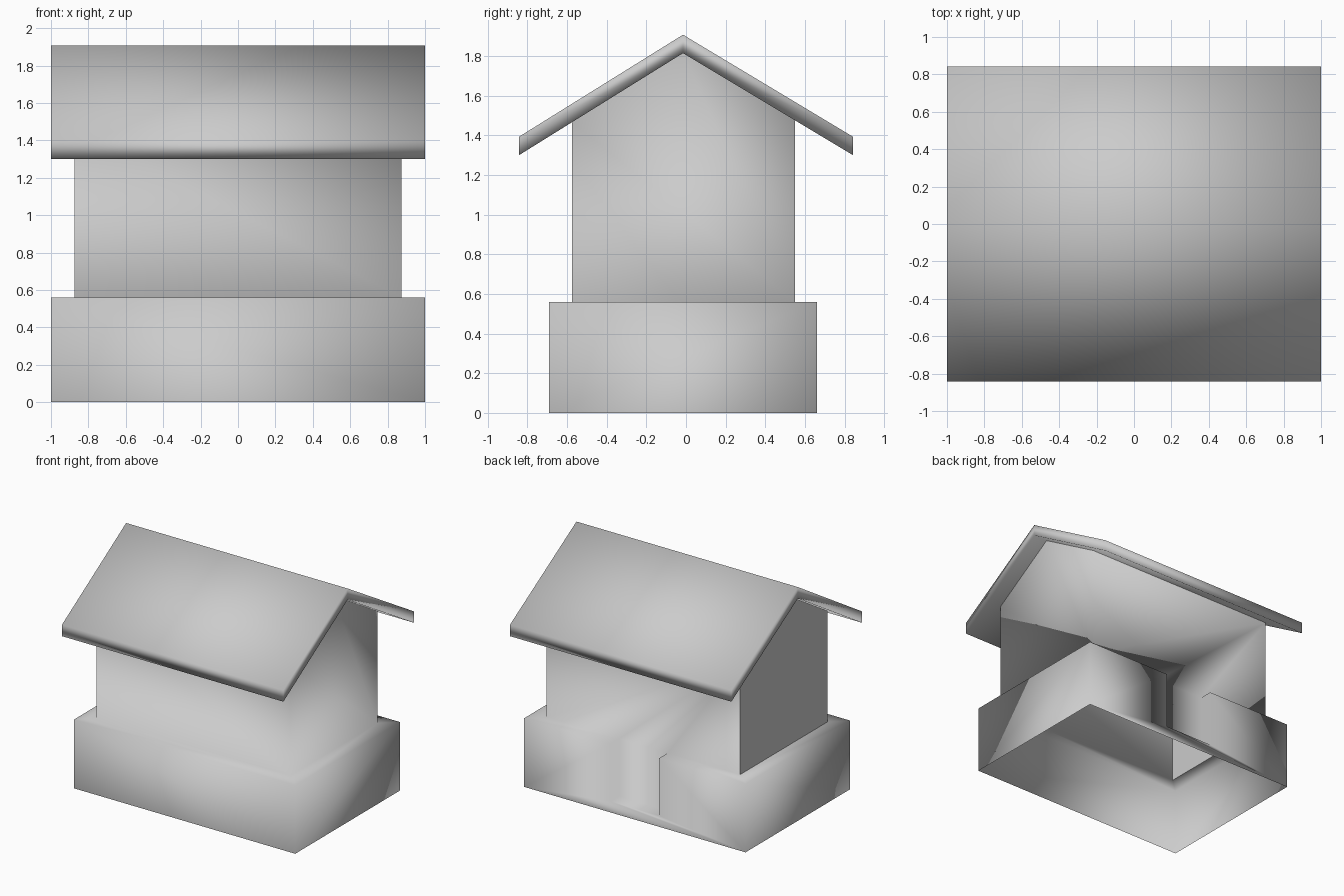
import bpy
import bmesh

cube = bpy.data.objects.get("Cube")
if cube:
    bpy.data.objects.remove(cube, do_unlink=True)

# One plain grey for everything
grey = bpy.data.materials.new("plain_grey")
grey.use_nodes = True
colour = (0.6, 0.6, 0.6, 1.0)
grey.diffuse_color = colour
grey.node_tree.nodes["Principled BSDF"].inputs["Base Color"].default_value = colour

# Main dimensions: plinth, walls, doorway notch, roof
PX, PF, PB, PZ = 1.0, -0.69, 0.66, 0.56
WX, WF, WB = 0.875, -0.575, 0.55
NX, NZ = 0.22, 0.09
RIDGE, PEAK, EAVE, THICK = -0.015, 1.815, 1.30, 0.093
RF, RB = -0.843, 0.843


def under_roof(y):
    """Height of the roof underside at depth y."""
    reach = (RB - RIDGE) if y > RIDGE else (RIDGE - RF)
    return PEAK - (PEAK - EAVE) * abs(y - RIDGE) / reach


def make(name, polygons, smooth, outward):
    """Weld polygons into one object; outward is the direction the faces point."""
    bm = bmesh.new()
    for polygon in polygons:
        bm.faces.new([bm.verts.new(p) for p in polygon])
    bmesh.ops.remove_doubles(bm, verts=bm.verts[:], dist=0.0005)
    bmesh.ops.recalc_face_normals(bm, faces=bm.faces[:])
    axis, sign = outward
    end = max(bm.faces, key=lambda f: (abs(f.normal[axis]) > 0.5,
                                       sign * f.calc_center_median()[axis]))
    if end.normal[axis] * sign < 0:
        bmesh.ops.reverse_faces(bm, faces=bm.faces[:])
    for face in bm.faces:
        face.smooth = smooth
    mesh = bpy.data.meshes.new(name)
    bm.to_mesh(mesh)
    bm.free()
    mesh.materials.append(grey)
    obj = bpy.data.objects.new(name, mesh)
    bpy.context.collection.objects.link(obj)
    return obj


def gable(x):
    return [(x, WF, PZ), (x, WB, PZ), (x, WB, under_roof(WB)),
            (x, RIDGE, PEAK), (x, WF, under_roof(WF))]


def both_sides(points, y):
    """Complete a mirrored outline in the plane of depth y."""
    return [(x, y, z) for x, z in points] + [(-x, y, z) for x, z in reversed(points)]


# Hollow shell: plinth, ledge and walls, open underneath
shell = [
    both_sides([(PX, 0), (PX, PZ)], PF),
    both_sides([(PX, 0), (PX, PZ), (NX, PZ), (NX, NZ)], PB),
    both_sides([(WX, PZ), (WX, under_roof(WF))], WF),
    both_sides([(WX, under_roof(WB)), (WX, PZ), (NX, PZ), (NX, NZ)], WB),
    [(-PX, PF, PZ), (PX, PF, PZ), (WX, WF, PZ), (-WX, WF, PZ)],
    [(-NX, WB, NZ), (NX, WB, NZ), (NX, PB, NZ), (-NX, PB, NZ)],
    gable(WX),
]
for s in (-1, 1):
    shell += [
        # Plinth end and its ledge
        [(s * PX, PF, 0), (s * PX, PB, 0), (s * PX, PB, PZ), (s * PX, PF, PZ)],
        [(s * PX, PF, PZ), (s * PX, PB, PZ), (s * WX, WB, PZ), (s * WX, WF, PZ)],
        # Back ledge beside the notch, and the notch jamb
        [(s * PX, PB, PZ), (s * NX, PB, PZ), (s * NX, WB, PZ), (s * WX, WB, PZ)],
        [(s * NX, PB, NZ), (s * NX, PB, PZ), (s * NX, WB, PZ), (s * NX, WB, NZ)],
    ]
make("house_shell", shell, True, (1, -1))

# Separate flat gable on the right end
make("right_gable", [gable(-WX)], False, (0, -1))

# Pitched roof slab
profile = [(RF, EAVE), (RIDGE, PEAK), (RB, EAVE),
           (RB, EAVE + THICK), (RIDGE, PEAK + THICK), (RF, EAVE + THICK)]
roof = [[(x, y, z) for y, z in profile] for x in (-PX, PX)]
for a, b in zip(profile, profile[1:] + profile[:1]):
    roof.append([(-PX, *a), (PX, *a), (PX, *b), (-PX, *b)])
make("roof", roof, True, (0, 1))
